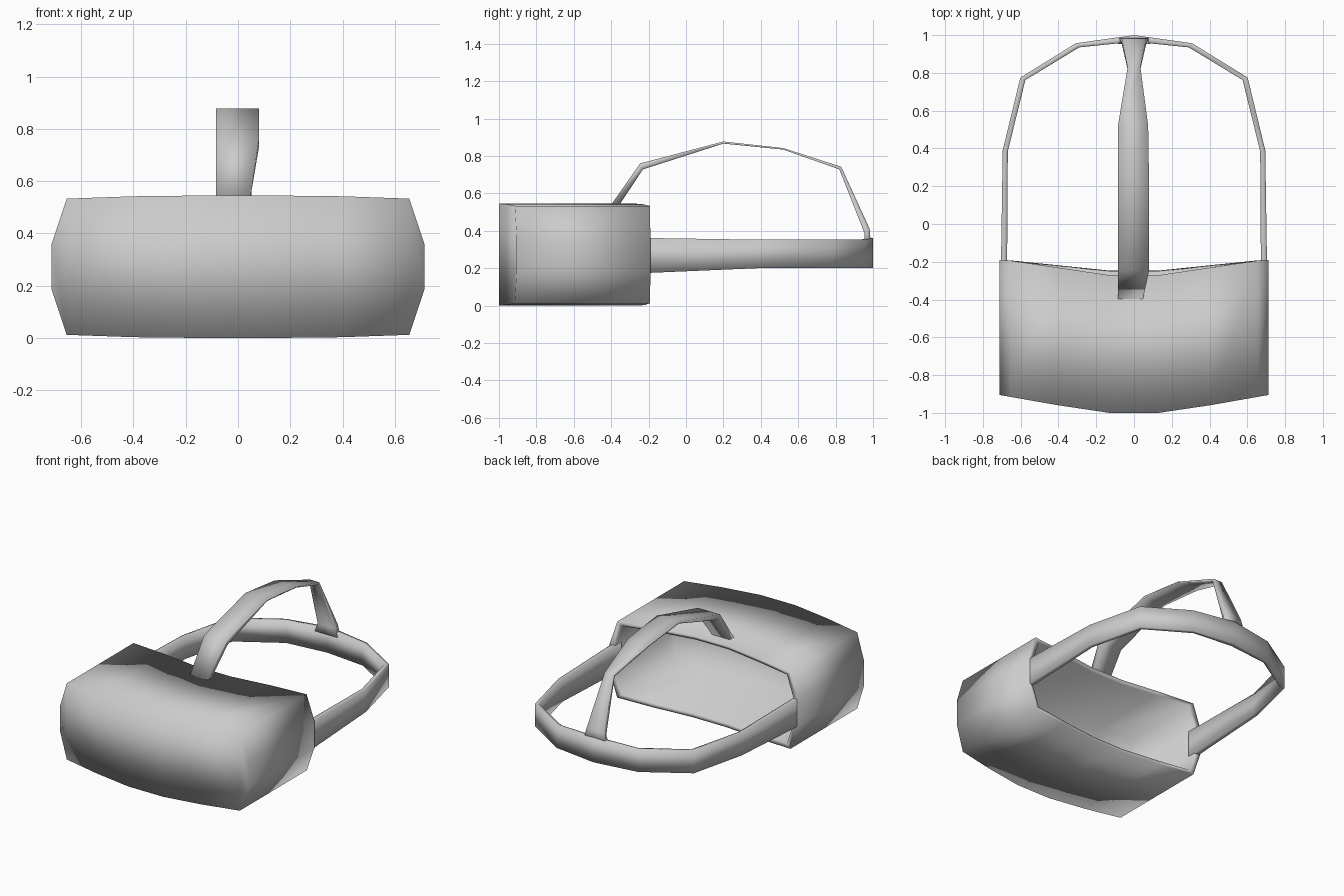
import bpy, bmesh

if "Cube" in bpy.data.objects:
    bpy.data.objects.remove(bpy.data.objects["Cube"])


def loft(name, rings, caps=(), cap_ends=False, mirror=False):
    """Skin a series of equal-length vertex rings; caps lists (ring, faces)."""
    bm = bmesh.new()
    vs = [[bm.verts.new(p) for p in r] for r in rings]
    n = len(rings[0])
    for a, b in zip(vs, vs[1:]):
        for i in range(n):
            j = (i + 1) % n
            bm.faces.new((a[i], a[j], b[j], b[i]))
    for k, faces in caps:
        for f in faces:
            bm.faces.new([vs[k][i] for i in f])
    if cap_ends:
        bm.faces.new(vs[0])
        bm.faces.new(vs[-1])
    bmesh.ops.recalc_face_normals(bm, faces=bm.faces)
    me = bpy.data.meshes.new(name)
    bm.to_mesh(me)
    bm.free()
    ob = bpy.data.objects.new(name, me)
    bpy.context.collection.objects.link(ob)
    for p in me.polygons:
        p.use_smooth = True
    if mirror:
        m = ob.modifiers.new("mirror", 'MIRROR')
        m.use_clip = True
        m.merge_threshold = 0.002
    return ob


# Visor: wide rounded shell, curved front, hollow towards the face
half = [(0.13, 0.0), (0.40, 0.003), (0.655, 0.012)]      # x, inset from top/bottom
H = 0.545
cols = [(-x, d) for x, d in reversed(half)] + half
section = ([(x, H - d) for x, d in cols] + [(0.713, 0.36), (0.713, 0.185)]
           + [(x, d) for x, d in reversed(cols)] + [(-0.713, 0.185), (-0.713, 0.36)])


def front_y(x):
    x = abs(x)
    if x <= 0.13:
        return -1.0
    if x <= 0.40:
        return -1.0 + 0.04 * (x - 0.13) / 0.27
    return -0.96 + 0.055 * (x - 0.40) / 0.313


def rear_y(x, z):
    dip = 0.10 if z > 0.27 else 0.07
    return -0.19 - dip * max(0, 1 - abs(x) / 0.68)


def inset(x, z):
    return x * 0.95, 0.272 + (z - 0.272) * 0.90


front = [(x, front_y(x), z) for x, z in section]
rim_out = [(x, rear_y(x, z), z) for x, z in section]
rim_in, deep = [], []
for x, z in section:
    ix, iz = inset(x, z)
    rim_in.append((ix, rear_y(x, z) - 0.01, iz))
    deep.append((ix, front_y(x) + 0.15, iz))
strips = [(i, i + 1, 12 - i, 13 - i) for i in range(5)] + [(5, 6, 7, 8), (13, 14, 15, 0)]
loft("visor", [front, rim_out, rim_in, deep], caps=[(0, strips), (3, strips)])

# Head band: outer x,y / inner x,y / bottom z / top z, mirrored about x = 0
band = [
    (0.705, -0.26, 0.672, -0.26, 0.172, 0.362),
    (0.695, 0.39, 0.668, 0.385, 0.20, 0.352),
    (0.602, 0.775, 0.575, 0.762, 0.20, 0.352),
    (0.308, 0.957, 0.290, 0.935, 0.20, 0.352),
    (0.0, 1.0, 0.0, 0.965, 0.20, 0.362),
]
loft("head_band", [[(ox, oy, lo), (ox, oy, hi), (ix, iy, hi), (ix, iy, lo)]
                   for ox, oy, ix, iy, lo, hi in band], mirror=True)

# Top strap: left x, right x, upper y,z, lower y,z along the arch
strap = [
    (-0.085, 0.045, -0.41, 0.525, -0.365, 0.525),
    (-0.085, 0.080, -0.245, 0.76, -0.23, 0.728),
    (-0.085, 0.080, 0.20, 0.877, 0.20, 0.866),
    (-0.085, 0.075, 0.52, 0.842, 0.52, 0.834),
    (-0.034, 0.034, 0.83, 0.742, 0.82, 0.728),
    (-0.065, 0.065, 0.982, 0.41, 0.955, 0.385),
    (-0.085, 0.085, 0.988, 0.33, 0.952, 0.33),
]
loft("top_strap", [[(l, uy, uz), (r, uy, uz), (r, ly, lz), (l, ly, lz)]
                   for l, r, uy, uz, ly, lz in strap], cap_ends=True)
